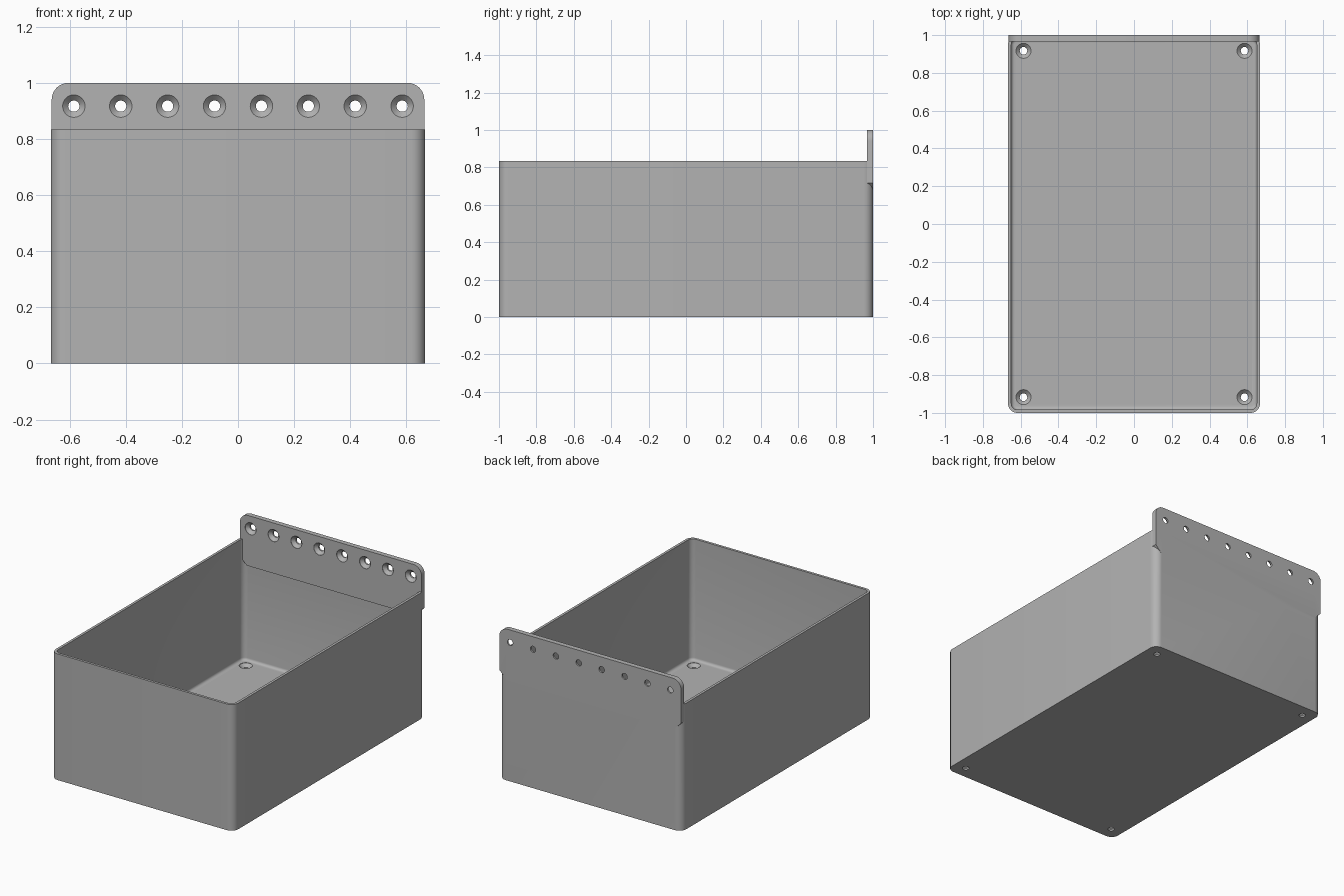
import bpy, bmesh, math
from mathutils import Matrix

cube = bpy.data.objects.get("Cube")
if cube:
    bpy.data.objects.remove(cube, do_unlink=True)

HALF_X, HALF_Y, HEIGHT = 0.667, 1.0, 0.833
WALL, PLATE, CORNER = 0.017, 0.033, 0.05
HOLE_X, HOLE_Y, HOLE_Z = 0.585, 0.917, 0.917

grey = bpy.data.materials.new("Plain grey")
grey.use_nodes = True
colour = (0.45, 0.45, 0.45, 1)
grey.diffuse_color = colour
grey.node_tree.nodes["Principled BSDF"].inputs["Base Color"].default_value = colour


def make_object(name, bm):
    bmesh.ops.recalc_face_normals(bm, faces=bm.faces)
    mesh = bpy.data.meshes.new(name)
    bm.to_mesh(mesh)
    bm.free()
    mesh.materials.append(grey)
    obj = bpy.data.objects.new(name, mesh)
    bpy.context.collection.objects.link(obj)
    return obj


def arc(cx, cy, r, start, steps=8):
    angles = [math.radians(start + 90 * i / steps) for i in range(steps + 1)]
    return [(cx + r * math.cos(a), cy + r * math.sin(a)) for a in angles]


def rounded_ring(bm, inset, z):
    """Rounded rectangle, inset from the outer wall."""
    r = max(CORNER - inset, 0.004)
    x, y = HALF_X - inset - r, HALF_Y - inset - r
    pts = arc(x, y, r, 0) + arc(-x, y, r, 90) + arc(-x, -y, r, 180) + arc(x, -y, r, 270)
    return [bm.verts.new((px, py, z)) for px, py in pts]


# Open box: outer wall, rim, inner wall and filleted floor
bm = bmesh.new()
fillet = 0.017
steps = [math.radians(90 * i / 4) for i in range(5)]
profile = [(0, 0), (0, HEIGHT), (WALL, HEIGHT)]
profile += [(WALL + fillet * (1 - math.cos(a)), PLATE + fillet * (1 - math.sin(a))) for a in steps]
rings = [rounded_ring(bm, inset, z) for inset, z in profile]
for low, high in zip(rings, rings[1:]):
    for i in range(len(low)):
        j = (i + 1) % len(low)
        bm.faces.new((low[i], low[j], high[j], high[i]))
bm.faces.new(rings[0])
bm.faces.new(rings[-1])
box = make_object("storage_box", bm)

# Mounting plate: rounded top corners, chamfered lower corners
bm = bmesh.new()
half, top_r, low = HALF_X - 0.003, 0.06, 0.667
outline = [(-half, low + 0.05), (0.05 - half, low), (half - 0.05, low), (half, low + 0.05)]
outline += arc(half - top_r, 1 - top_r, top_r, 0) + arc(top_r - half, 1 - top_r, top_r, 90)
face = bm.faces.new([bm.verts.new((x, HALF_Y - PLATE, z)) for x, z in outline])
pushed = bmesh.ops.extrude_face_region(bm, geom=[face])
moved = [v for v in pushed["geom"] if isinstance(v, bmesh.types.BMVert)]
bmesh.ops.translate(bm, verts=moved, vec=(0, PLATE, 0))
plate = make_object("mounting_plate", bm)

# Countersunk screw cutters, opening along local +z from the entry surface
bm = bmesh.new()


def add_screw(matrix):
    sides, first = 32, []
    loops = []
    for r, z in [(0.02, -0.06), (0.02, -0.022), (0.04, -0.002), (0.04, 0.03)]:
        loops.append([bm.verts.new(matrix @ Matrix.Translation((
            r * math.cos(math.tau * i / sides), r * math.sin(math.tau * i / sides), z)).translation)
            for i in range(sides)])
    for a, b in zip(loops, loops[1:]):
        for i in range(sides):
            j = (i + 1) % sides
            bm.faces.new((a[i], a[j], b[j], b[i]))
    bm.faces.new(loops[0][::-1])
    bm.faces.new(loops[-1])


to_front = Matrix.Rotation(math.radians(90), 4, "X")
for i in range(8):
    x = HOLE_X * (2 * i / 7 - 1)
    add_screw(Matrix.Translation((x, HALF_Y - PLATE, HOLE_Z)) @ to_front)
for x in (-HOLE_X, HOLE_X):
    for y in (-HOLE_Y, HOLE_Y):
        add_screw(Matrix.Translation((x, y, PLATE)))
cutter = make_object("screw_hole_cutter", bm)

# Join the plate to the box and drill the holes
for tool, operation in ((plate, "UNION"), (cutter, "DIFFERENCE")):
    mod = box.modifiers.new(operation.title(), "BOOLEAN")
    mod.operation, mod.object, mod.solver = operation, tool, "EXACT"
bpy.context.view_layer.objects.active = box
box.select_set(True)
for mod in list(box.modifiers):
    bpy.ops.object.modifier_apply(modifier=mod.name)
for tool in (plate, cutter):
    bpy.data.objects.remove(tool, do_unlink=True)
bpy.ops.object.shade_smooth_by_angle(angle=math.radians(30))
